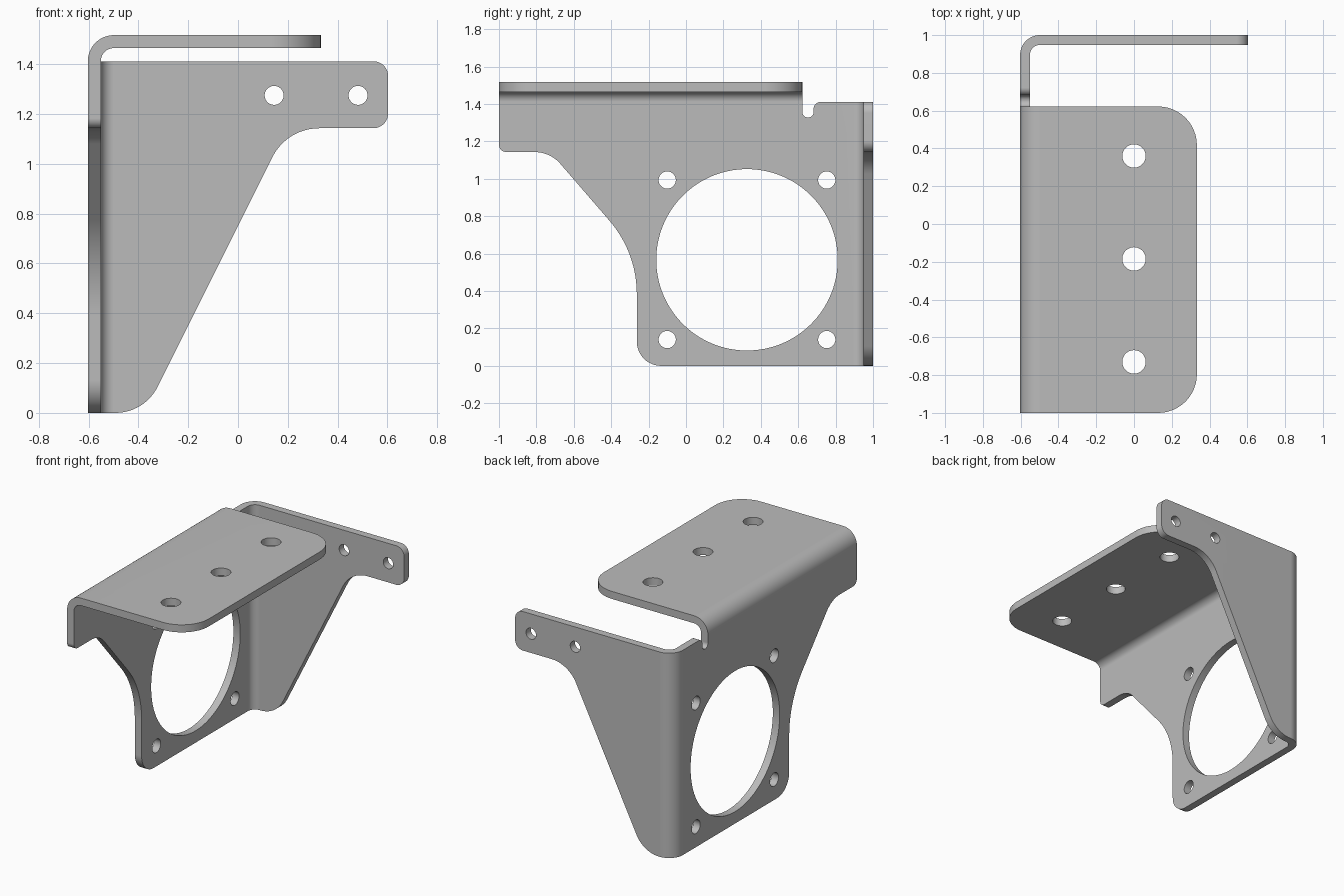
import bpy, bmesh, math
from mathutils import Vector, Matrix

cube = bpy.data.objects.get("Cube")
if cube:
    bpy.data.objects.remove(cube, do_unlink=True)

# Main sheet sizes
T = 0.052                  # sheet thickness
R = 0.105                  # outer bend radius
LEFT, BACK, TOP = -0.603, 1.0, 1.517
SEAM_X, SEAM_Y, SEAM_Z = LEFT + R, BACK - R, TOP - R
TOP_END = 0.622            # rear end of the top flange


def rounded(corners):
    """Outline from (u, v, radius) corners, with a tangent arc at each radius."""
    points = []
    for i, (u, v, r) in enumerate(corners):
        p = Vector((u, v))
        if not r:
            points.append(p)
            continue
        a = (Vector(corners[i - 1][:2]) - p).normalized()
        b = (Vector(corners[(i + 1) % len(corners)][:2]) - p).normalized()
        half = a.angle(b) / 2
        centre = p + (a + b).normalized() * r / math.sin(half)
        start = p + a * r / math.tan(half) - centre
        end = p + b * r / math.tan(half) - centre
        sweep = -start.angle_signed(end)
        for k in range(13):
            points.append(centre + Matrix.Rotation(sweep * k / 12, 2) @ start)
    return points


def circle(u, v, r, sides=48):
    return [Vector((u + r * math.cos(k * math.tau / sides),
                    v + r * math.sin(k * math.tau / sides))) for k in range(sides)]


def add_plate(bm, outline, holes, matrix):
    """Flat sheet with holes, as a filled and extruded curve."""
    curve = bpy.data.curves.new("plate_outline", 'CURVE')
    curve.dimensions = '2D'
    curve.fill_mode = 'BOTH'
    curve.extrude = T / 2
    for loop in [rounded(outline)] + [circle(*h) for h in holes]:
        spline = curve.splines.new('POLY')
        spline.points.add(len(loop) - 1)
        for point, co in zip(spline.points, loop):
            point.co = (co.x, co.y, 0, 1)
        spline.use_cyclic_u = True
    helper = bpy.data.objects.new("plate_outline", curve)
    bpy.context.collection.objects.link(helper)
    graph = bpy.context.evaluated_depsgraph_get()
    mesh = bpy.data.meshes.new_from_object(helper.evaluated_get(graph))
    mesh.transform(matrix)
    bm.from_mesh(mesh)
    bpy.data.objects.remove(helper)
    bpy.data.curves.remove(curve)
    bpy.data.meshes.remove(mesh)


def add_bend(bm, centre, side_a, side_b, run, steps=16):
    """Quarter-round strip joining two plates, swept along run."""
    rings = []
    for k in range(steps + 1):
        angle = math.pi / 2 * k / steps
        d = Vector(side_a) * math.cos(angle) + Vector(side_b) * math.sin(angle)
        outer, inner = Vector(centre) + d * R, Vector(centre) + d * (R - T)
        run_v = Vector(run)
        rings.append([bm.verts.new(p) for p in
                      (outer, inner, inner + run_v, outer + run_v)])
    for r0, r1 in zip(rings, rings[1:]):
        for j in range(4):
            n = (j + 1) % 4
            bm.faces.new((r0[j], r0[n], r1[n], r1[j]))


bm = bmesh.new()

# Upright web with the large opening, four bolt holes and the relief notch
OPEN_Y, OPEN_Z, PITCH = 0.326, 0.567, 0.4265
web = [(SEAM_Y, 0, 0), (-0.263, 0, 0.13), (-0.263, 0.607, 0.6),
       (-0.726, 1.143, 0.18), (-1, 1.143, 0.04), (-1, SEAM_Z, 0),
       (TOP_END, SEAM_Z, 0), (TOP_END, 1.328, 0.0295), (0.682, 1.328, 0.0295),
       (0.682, SEAM_Z, 0.04), (SEAM_Y, SEAM_Z, 0)]
bolts = [(OPEN_Y + sy * PITCH, OPEN_Z + sz * PITCH, 0.046)
         for sy in (-1, 1) for sz in (-1, 1)]
to_web = Matrix(((0, 0, 1, LEFT + T / 2), (1, 0, 0, 0), (0, 1, 0, 0), (0, 0, 0, 1)))
add_plate(bm, web, bolts + [(OPEN_Y, OPEN_Z, 0.485, 128)], to_web)

# Tapered rear flange with its arm
rear = [(SEAM_X, 0, 0), (-0.375, 0, 0.19), (0.196, 1.143, 0.21),
        (0.603, 1.143, 0.06), (0.603, SEAM_Z, 0.06), (SEAM_X, SEAM_Z, 0)]
to_rear = Matrix.Translation((0, BACK - T / 2, 0)) @ Matrix.Rotation(math.pi / 2, 4, 'X')
add_plate(bm, rear, [(x, 1.275, 0.038) for x in (0.145, 0.482)], to_rear)

# Top flange with three holes
top = [(SEAM_X, -1, 0), (0.333, -1, 0.205), (0.333, TOP_END, 0.205), (SEAM_X, TOP_END, 0)]
add_plate(bm, top, [(0, y, 0.062) for y in (0.36, -0.185, -0.73)],
          Matrix.Translation((0, 0, TOP - T / 2)))

# Bends to the rear flange and to the top flange
add_bend(bm, (SEAM_X, SEAM_Y, 0), (-1, 0, 0), (0, 1, 0), (0, 0, SEAM_Z))
add_bend(bm, (SEAM_X, -1, SEAM_Z), (-1, 0, 0), (0, 0, 1), (0, TOP_END + 1, 0))

# Weld the sheet and drop the hidden faces at the seams
bmesh.ops.remove_doubles(bm, verts=bm.verts, dist=0.0002)
hidden = [f for f in bm.faces if all(len(e.link_faces) > 2 for e in f.edges)]
bmesh.ops.delete(bm, geom=hidden, context='FACES')
bmesh.ops.recalc_face_normals(bm, faces=bm.faces)
mesh = bpy.data.meshes.new("bracket")
bm.to_mesh(mesh)
bm.free()

# Grey metal
steel = bpy.data.materials.new("grey_metal")
steel.use_nodes = True
grey = (0.5, 0.5, 0.5, 1)
steel.diffuse_color = grey
steel.node_tree.nodes["Principled BSDF"].inputs["Base Color"].default_value = grey
mesh.materials.clear()
mesh.materials.append(steel)
for polygon in mesh.polygons:
    polygon.material_index = 0

bracket = bpy.data.objects.new("bracket", mesh)
bpy.context.collection.objects.link(bracket)
bpy.ops.object.select_all(action='DESELECT')
bracket.select_set(True)
bpy.context.view_layer.objects.active = bracket
bpy.ops.object.shade_smooth_by_angle(angle=math.radians(30))
weighted = bracket.modifiers.new("even_shading", 'WEIGHTED_NORMAL')
weighted.keep_sharp = True
